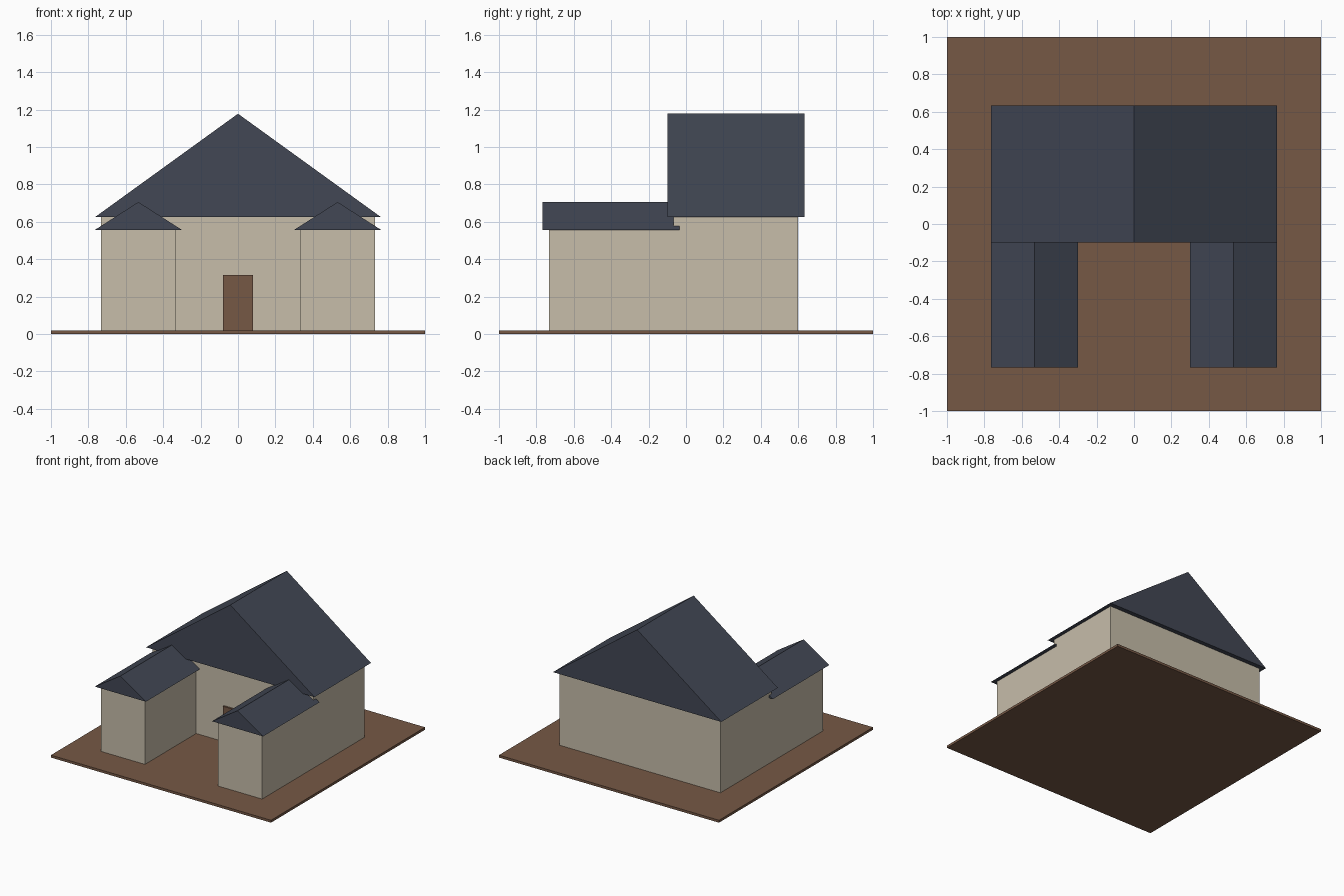
import bpy
import bmesh

default = bpy.data.objects.get("Cube")
if default:
    bpy.data.objects.remove(default, do_unlink=True)


def material(name, rgb):
    mat = bpy.data.materials.new(name)
    mat.use_nodes = True
    mat.diffuse_color = (*rgb, 1)
    mat.node_tree.nodes["Principled BSDF"].inputs["Base Color"].default_value = (*rgb, 1)
    return mat


WALL = material("cream plaster", (0.57, 0.51, 0.40))
ROOF = material("slate blue", (0.054, 0.063, 0.089))
EARTH = material("earth brown", (0.18, 0.098, 0.06))


def prism(name, profile, y0, y1, mat):
    """Extrude an x-z profile from y0 back to y1."""
    bm = bmesh.new()
    face = bm.faces.new([bm.verts.new((x, y0, z)) for x, z in profile])
    extruded = bmesh.ops.extrude_face_region(bm, geom=[face])["geom"]
    moved = [v for v in extruded if isinstance(v, bmesh.types.BMVert)]
    bmesh.ops.translate(bm, verts=moved, vec=(0, y1 - y0, 0))
    bmesh.ops.recalc_face_normals(bm, faces=bm.faces)
    mesh = bpy.data.meshes.new(name)
    bm.to_mesh(mesh)
    bm.free()
    mesh.materials.append(mat)
    obj = bpy.data.objects.new(name, mesh)
    bpy.context.collection.objects.link(obj)
    return obj


def box(name, x0, x1, y0, y1, z0, z1, mat):
    return prism(name, [(x0, z0), (x1, z0), (x1, z1), (x0, z1)], y0, y1, mat)


def gable(name, x0, x1, y0, y1, eave, ridge):
    return prism(name, [(x0, eave), (x1, eave), ((x0 + x1) / 2, ridge)], y0, y1, ROOF)


FLOOR = 0.02     # top of the ground slab
FRONT = -0.067   # front wall of the main house

# Ground slab
box("ground", -1, 1, -1, 1, 0, FLOOR, EARTH)

# Main house with its gable roof and door
box("main_walls", -0.732, 0.732, FRONT, 0.598, FLOOR, 0.625, WALL)
gable("main_roof", -0.765, 0.765, -0.1, 0.634, 0.625, 1.178)
box("door", -0.08, 0.08, FRONT - 0.015, FRONT, FLOOR, 0.317, EARTH)

# Two front wings, mirrored
for side, s in (("left", 1), ("right", -1)):
    box(side + "_wing_walls", s * 0.333, s * 0.732, -0.732, FRONT, FLOOR, 0.557, WALL)
    gable(side + "_wing_roof", s * 0.3, s * 0.765, -0.767, -0.035, 0.557, 0.706)
